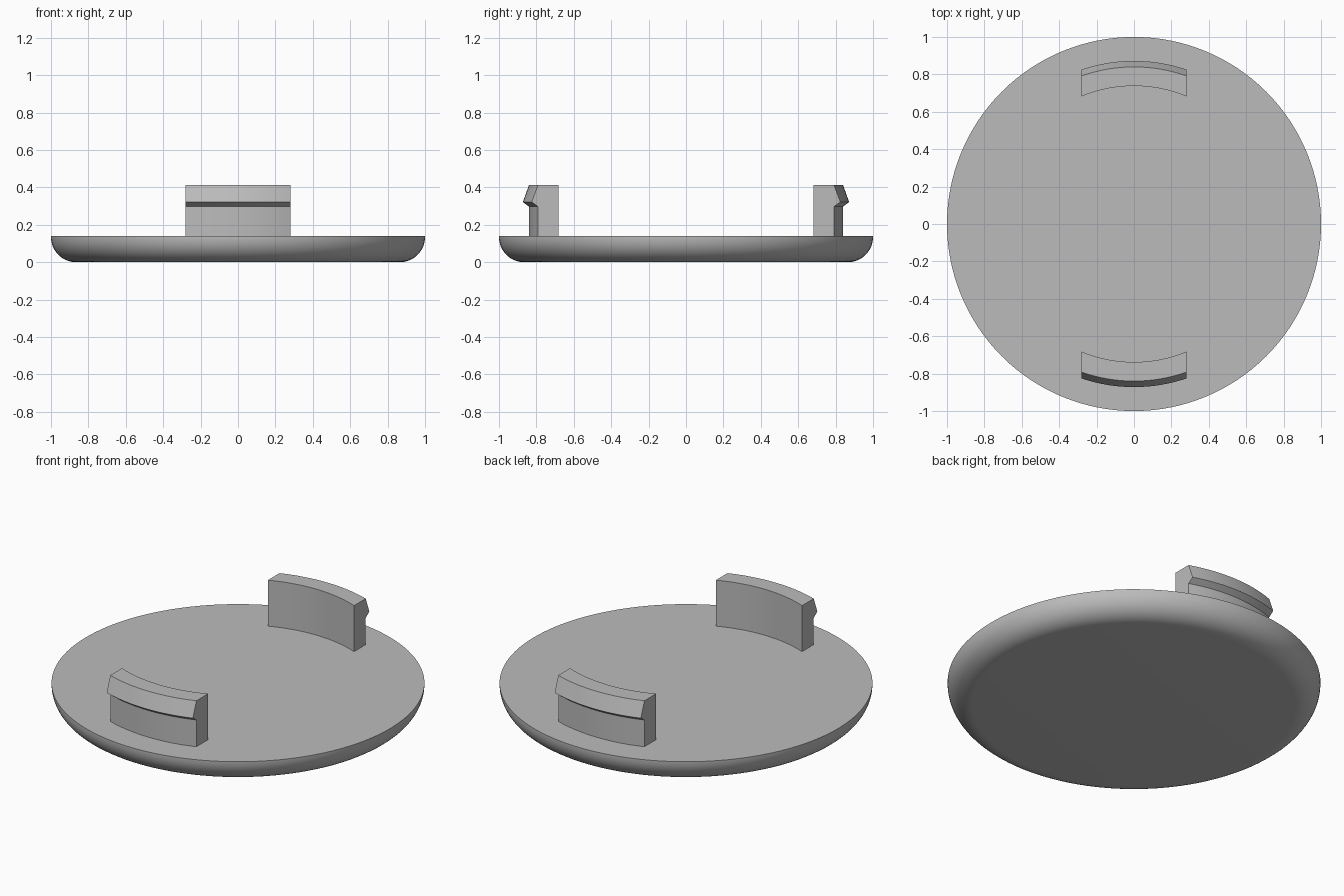
import bpy, bmesh
from math import sin, cos, pi, sqrt, radians

cube = bpy.data.objects.get("Cube")
if cube:
    bpy.data.objects.remove(cube, do_unlink=True)

grey = bpy.data.materials.new("plain grey")
grey.use_nodes = True
color = (0.5, 0.5, 0.5, 1)
grey.diffuse_color = color
grey.node_tree.nodes["Principled BSDF"].inputs["Base Color"].default_value = color


def finish(name, bm):
    bmesh.ops.recalc_face_normals(bm, faces=bm.faces)
    mesh = bpy.data.meshes.new(name)
    bm.to_mesh(mesh)
    bm.free()
    mesh.materials.append(grey)
    obj = bpy.data.objects.new(name, mesh)
    bpy.context.collection.objects.link(obj)
    bpy.ops.object.select_all(action='DESELECT')
    obj.select_set(True)
    bpy.context.view_layer.objects.active = obj
    bpy.ops.object.shade_smooth_by_angle(angle=radians(20))


def bridge(bm, rings, closed):
    for a, b in zip(rings, rings[1:]):
        n = len(a)
        for i in range(n if closed else n - 1):
            j = (i + 1) % n
            bm.faces.new((a[i], a[j], b[j], b[i]))


# Cap disc: flat top, rounded lower rim
HEIGHT, FILLET, SEGMENTS, STEPS = 0.14, 0.135, 128, 12
profile = [(1, HEIGHT)]
for k in range(STEPS + 1):
    a = pi / 2 * k / STEPS
    profile.append((1 - FILLET + FILLET * cos(a), FILLET - FILLET * sin(a)))
bm = bmesh.new()
rings = [[bm.verts.new((r * cos(2 * pi * i / SEGMENTS), r * sin(2 * pi * i / SEGMENTS), z))
          for i in range(SEGMENTS)] for r, z in profile]
bridge(bm, rings, True)
bm.faces.new(rings[0])
bm.faces.new(rings[-1])
finish("cap_disc", bm)

# Curved snap clips: hooked section swept on an arc, with ends cut square
SECTION = [(0.738, HEIGHT), (0.738, 0.412), (0.84, 0.412),
           (0.872, 0.322), (0.84, 0.298), (0.84, HEIGHT)]
HALF_WIDTH, CUTS = 0.282, 16
for name, side in (("front_clip", -1), ("back_clip", 1)):
    bm = bmesh.new()
    rings = []
    for i in range(CUTS + 1):
        x = HALF_WIDTH * (2 * i / CUTS - 1)
        rings.append([bm.verts.new((x, side * sqrt(r * r - x * x), z)) for r, z in SECTION])
    bridge(bm, rings, True)
    bm.faces.new(rings[0])
    bm.faces.new(rings[-1])
    finish(name, bm)
